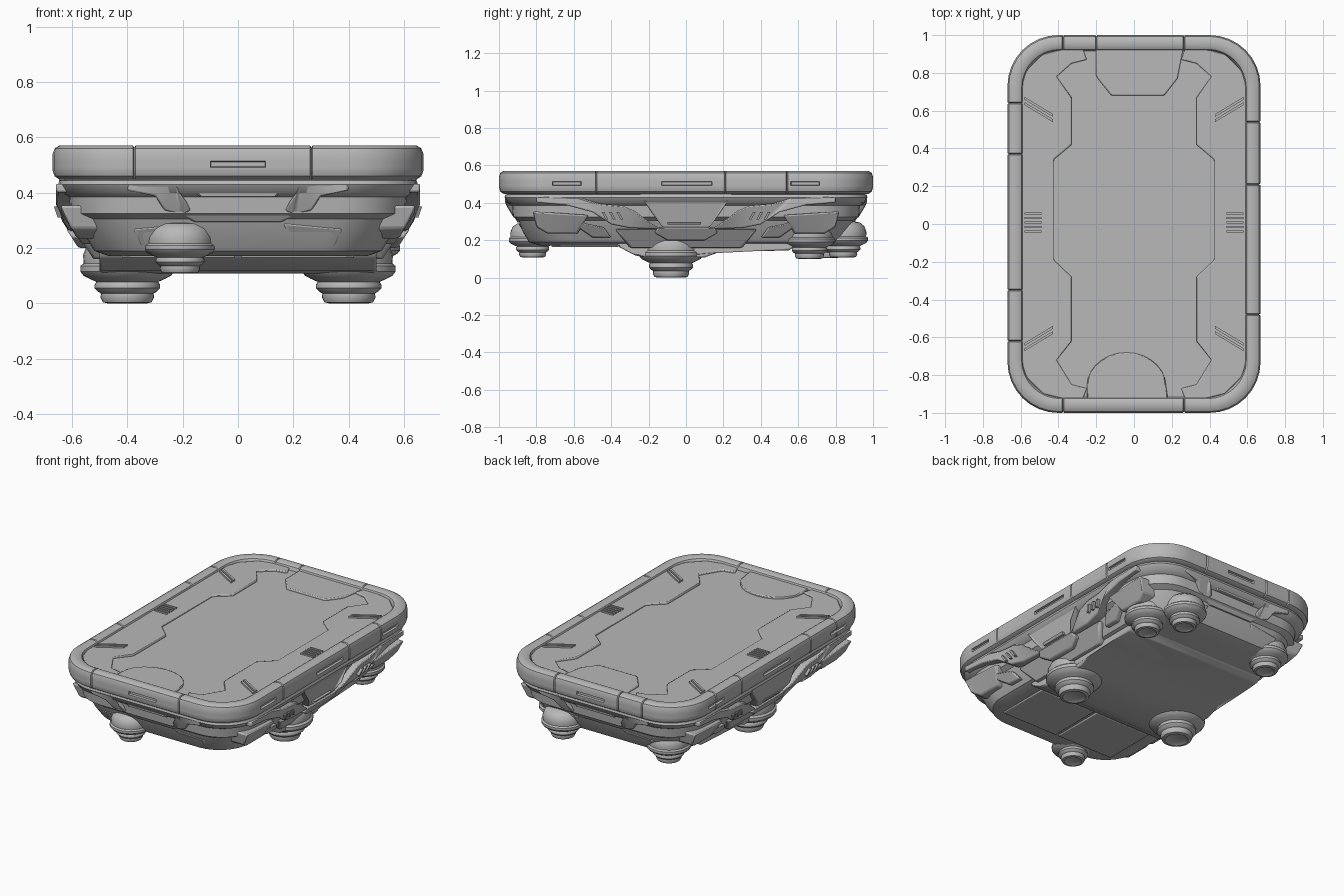
import bpy, bmesh, math

if "Cube" in bpy.data.objects:
    bpy.data.objects.remove(bpy.data.objects["Cube"])

grey = bpy.data.materials.new("plain grey metal")
grey.diffuse_color = (0.48, 0.48, 0.48, 1)
grey.use_nodes = True
grey.node_tree.nodes["Principled BSDF"].inputs["Base Color"].default_value = grey.diffuse_color


def finish(name, bm, bevel=0.0):
    bmesh.ops.recalc_face_normals(bm, faces=bm.faces[:])
    me = bpy.data.meshes.new(name)
    bm.to_mesh(me)
    bm.free()
    me.materials.append(grey)
    ob = bpy.data.objects.new(name, me)
    bpy.context.collection.objects.link(ob)
    if bevel:
        m = ob.modifiers.new("bevel", 'BEVEL')
        m.width, m.segments, m.limit_method = bevel, 2, 'ANGLE'
    return ob


def rounded_rect(hx, hy, r, z, extra=None, n=8):
    """Ring of points; extra(q, hx, hy, z) adds points along the straight after corner q."""
    pts = []
    for q, (sx, sy) in enumerate([(1, 1), (-1, 1), (-1, -1), (1, -1)]):
        for i in range(n + 1):
            a = math.pi / 2 * (q + i / n)
            pts.append((sx * (hx - r) + r * math.cos(a), sy * (hy - r) + r * math.sin(a), z))
        if extra:
            pts += extra(q, hx, hy, z)
    return pts


def circle(x, y, r, z, n=28):
    return [(x + r * math.cos(i * math.tau / n), y + r * math.sin(i * math.tau / n), z) for i in range(n)]


def loft_mesh(rings, wrap=False):
    bm = bmesh.new()
    rows = [[bm.verts.new(p) for p in ring] for ring in rings]
    n = len(rows[0])
    pairs = list(zip(rows, rows[1:])) + ([(rows[-1], rows[0])] if wrap else [])
    for a, b in pairs:
        for i in range(n):
            j = (i + 1) % n
            bm.faces.new((a[i], a[j], b[j], b[i]))
    if not wrap:
        bm.faces.new(rows[0])
        bm.faces.new(rows[-1])
    return bm


def loft(name, rings):
    return finish(name, loft_mesh(rings))


def add_prism(bm, pts, place, t0, t1):
    a = [bm.verts.new(place(u, v, t0)) for u, v in pts]
    b = [bm.verts.new(place(u, v, t1)) for u, v in pts]
    for i in range(len(pts)):
        j = (i + 1) % len(pts)
        bm.faces.new((a[i], a[j], b[j], b[i]))
    bmesh.ops.triangulate(bm, faces=[bm.faces.new(a), bm.faces.new(b)])


def prism(name, pts, place, t0, t1, bevel=0.0):
    bm = bmesh.new()
    add_prism(bm, pts, place, t0, t1)
    return finish(name, bm, bevel)


def rect(u0, u1, v0, v1):
    return [(u0, v0), (u1, v0), (u1, v1), (u0, v1)]


def flat(u, v, t):
    return (u, v, t)


def side_skin(s):      # y, z on the sloping flank; t is depth outward
    return lambda u, v, t: (s * (0.645 - max(0, 0.33 - v) * 0.65 + t), u, v)


def end_skin(s):       # x, z on the sloping ends
    return lambda u, v, t: (u, s * (0.955 - max(0, 0.40 - v) * 0.6 + t), v)


# Rim layout: slot spans and seam positions on the back, left, front and right
end_slot, side_slots = [(-.10, .10)], [(-.715, -.56), (-.13, .14), (.56, .715)]
slots = [end_slot, side_slots, end_slot, side_slots]
seams = [(-.375, -.20, .265), (-.62, -.35, .37, .64), (-.375, .265), (-.48, .21, .54)]


def rim_points(q, hx, hy, z):
    marks = [(p, 0) for span in slots[q] for p in span]
    for c in seams[q]:
        marks += [(c - .005, 0), (c, .008), (c + .005, 0)]
    pts = []
    for p, d in sorted(marks, reverse=q < 2):
        side = d if hx > .64 else 0
        top = d if z > .555 else 0
        pts.append([(p, hy - side, z - top), (side - hx, p, z - top),
                    (p, side - hy, z - top), (hx - side, p, z - top)][q])
    return pts


# Rounded rim with creased seams and sunken slots
bm = loft_mesh([rounded_rect(*p, rim_points) for p in [
    (.585, .915, .20, .448), (.645, .975, .25, .448), (.663, .993, .265, .46), (.67, 1.0, .27, .48),
    (.67, 1.0, .27, .492), (.67, 1.0, .27, .514), (.67, 1.0, .27, .54), (.663, .993, .265, .56),
    (.645, .975, .25, .571), (.61, .94, .215, .571), (.595, .925, .205, .563),
    (.585, .915, .20, .54)]], wrap=True)
bmesh.ops.recalc_face_normals(bm, faces=bm.faces[:])
for q in range(4):
    for a, b in slots[q]:
        sunk = []
        for f in bm.faces:
            c = f.calc_center_median()
            out = (c.y, -c.x, -c.y, c.x)[q] - (1.0, .67)[q % 2]
            along = c.y if q % 2 else c.x
            if abs(c.z - .503) < .004 and abs(out) < .006 and a < along < b:
                sunk.append(f)
        if sunk:
            bmesh.ops.inset_region(bm, faces=sunk, thickness=.004, depth=-.014)
finish("rim", bm)

# Recessed deck and the main hull under it
loft("deck", [rounded_rect(.60, .93, .21, z) for z in (.50, .541)])
loft("hull", [rounded_rect(*p) for p in [
    (.47, .78, .20, .172), (.52, .84, .22, .19), (.555, .875, .23, .25), (.575, .895, .23, .305),
    (.605, .925, .24, .325), (.61, .93, .24, .385), (.635, .955, .25, .40), (.65, .97, .25, .43),
    (.645, .965, .25, .445), (.62, .94, .24, .448), (.62, .94, .24, .51)]])

# Raised deck borders with a stepped inner edge, falling gently towards the rim
border = [(.60, -.72), (.60, .72), (.57, .81), (.48, .90), (.38, .925), (.27, .925), (.25, .87),
          (.33, .85), (.41, .78), (.33, .67), (.33, .42), (.425, .34), (.425, -.19), (.33, -.28),
          (.33, -.62), (.41, -.72), (.33, -.85), (.25, -.87), (.27, -.925), (.38, -.925),
          (.48, -.90), (.57, -.81)]
for s, side in ((-1, "left"), (1, "right")):
    top = lambda u, v, t: (s * u, v, t)
    prism(side + "_deck_border", border, top, .51, .553, .006)
    # Vent bars and diagonal ribs on the border
    bm = bmesh.new()
    for i in range(5):
        y = -.045 + i * .024
        add_prism(bm, rect(.49, .58, y, y + .01), top, .55, .562)
    for e in (-1, 1):
        for d in (0, .028):
            add_prism(bm, [(.43, e * (.54 + d)), (.58, e * (.63 + d)), (.58, e * (.645 + d)),
                           (.43, e * (.555 + d))], top, .55, .563)
    finish(side + "_deck_ribs", bm)

# End plates of the deck: one faceted, one round
prism("back_deck_plate", [(-.20, .925), (-.20, .78), (-.12, .68), (.16, .68), (.23, .77), (.26, .925)],
      flat, .51, .553, .006)
prism("front_deck_plate", [(-.25, -.925)] + [(-.04 + .21 * math.cos(a), -.86 + .18 * math.sin(a))
      for a in [math.pi * (1 - i / 14) for i in range(15)]] + [(.18, -.925)], flat, .51, .553, .006)

# Central keel and bottom strips
across = lambda u, v, t: (t, u, v)
prism("keel", [(-.38, .20), (-.36, .165), (-.27, .118), (-.20, .108), (.10, .108), (.20, .145),
               (.55, .145), (.60, .18), (.60, .20)], across, -.50, .50, .012)
for s in (-1, 1):
    prism("bottom_strip", rect(-.72, -.36, .164, .20), lambda u, v, t: (s * t, u, v), .01, .42, .006)

# Flank armour on both sides
arm = [(.80, .432), (.80, .402), (.64, .388), (.50, .35), (.40, .285), (.30, .265), (.14, .262),
       (.20, .30), (.27, .355), (.34, .385), (.46, .395), (.56, .425)]
for s, side in ((-1, "left"), (1, "right")):
    skin = side_skin(s)
    prism(side + "_flank_bracket", [(-.25, .45), (.25, .45), (.17, .33), (.12, .262), (-.12, .262),
                                    (-.17, .33)], skin, -.10, .002, .008)
    prism(side + "_flank_foot", [(-.15, .27), (.15, .27), (.17, .24), (.10, .20), (-.10, .20),
                                 (-.17, .24)], skin, -.12, .016, .008)
    prism(side + "_flank_lower", [(-.38, .26), (.38, .26), (.30, .16), (-.30, .16)], skin, -.14, -.012, .01)
    prism(side + "_foot_slot", rect(-.10, .08, .283, .298), skin, -.01, .008)
    for e in (-1, 1):
        prism(side + "_flank_arm", [(e * u, v) for u, v in arm], skin, -.10, .012, .007)
        prism(side + "_flank_block", [(e * u, v) for u, v in [(.52, .335), (.82, .355), (.80, .27),
              (.74, .235), (.58, .235)]], skin, -.12, -.002, .01)
        prism(side + "_flank_rail", [(e * u, v) for u, v in [(.44, .27), (.58, .30), (.58, .27),
              (.50, .215), (.40, .215)]], skin, -.12, -.006, .008)
        # Slanted louvres on the arms
        bm = bmesh.new()
        for i in range(3):
            y = .335 + i * .04
            add_prism(bm, [(e * u, v) for u, v in [(y, .31), (y + .014, .31), (y + .036, .35),
                                                  (y + .022, .35)]], skin, .0, .02)
        finish(side + "_louvres", bm)

# Hooked brackets, sill and lower panel on both ends
hook = [(.40, .44), (.40, .408), (.30, .388), (.265, .335), (.20, .318), (.17, .335), (.185, .365),
        (.21, .40), (.23, .44)]
for s, end in ((-1, "front"), (1, "back")):
    skin = end_skin(s)
    for m in (-1, 1):
        prism(end + "_hook", [(m * u, v) for u, v in hook], skin, -.08, .014, .007)
        prism(end + "_lower_block", [(m * u, v) for u, v in [(.16, .29), (.38, .27), (.36, .21),
              (.20, .20)]], skin, -.08, .008, .01)
    prism(end + "_sill", [(-.22, .33), (.22, .33), (.16, .295), (-.16, .295)], skin, -.08, .008, .006)
    prism(end + "_top_panel", [(-.18, .44), (.18, .44), (.14, .385), (-.14, .385)], skin, -.08, .004, .006)

# Round stepped thrusters with flared housings
steps = [(.055, .008), (.07, 0), (.088, .004), (.097, .022), (.095, .036), (.106, .042), (.118, .055),
         (.118, .068), (.112, .078), (.135, .088), (.158, .10), (.17, .115), (.17, .135),
         (.158, .145), (.16, .175), (.145, .215), (.115, .24), (.06, .25)]
for name, x, y, z, k in [("left_thruster", -.40, -.08, 0, 1), ("right_thruster", .40, -.08, 0, 1),
                         ("front_thruster", -.21, -.82, .108, .75), ("back_thruster", .45, .66, .10, .80),
                         ("back_corner_thruster", .31, .84, .108, .78),
                         ("back_left_thruster", -.40, .75, .105, .80)]:
    loft(name, [circle(x, y, r * k, z + h * k) for r, h in steps])

# Smooth shading with crisp edges
bpy.ops.object.select_all(action='SELECT')
bpy.context.view_layer.objects.active = bpy.data.objects["rim"]
bpy.ops.object.shade_smooth_by_angle(angle=math.radians(35))
